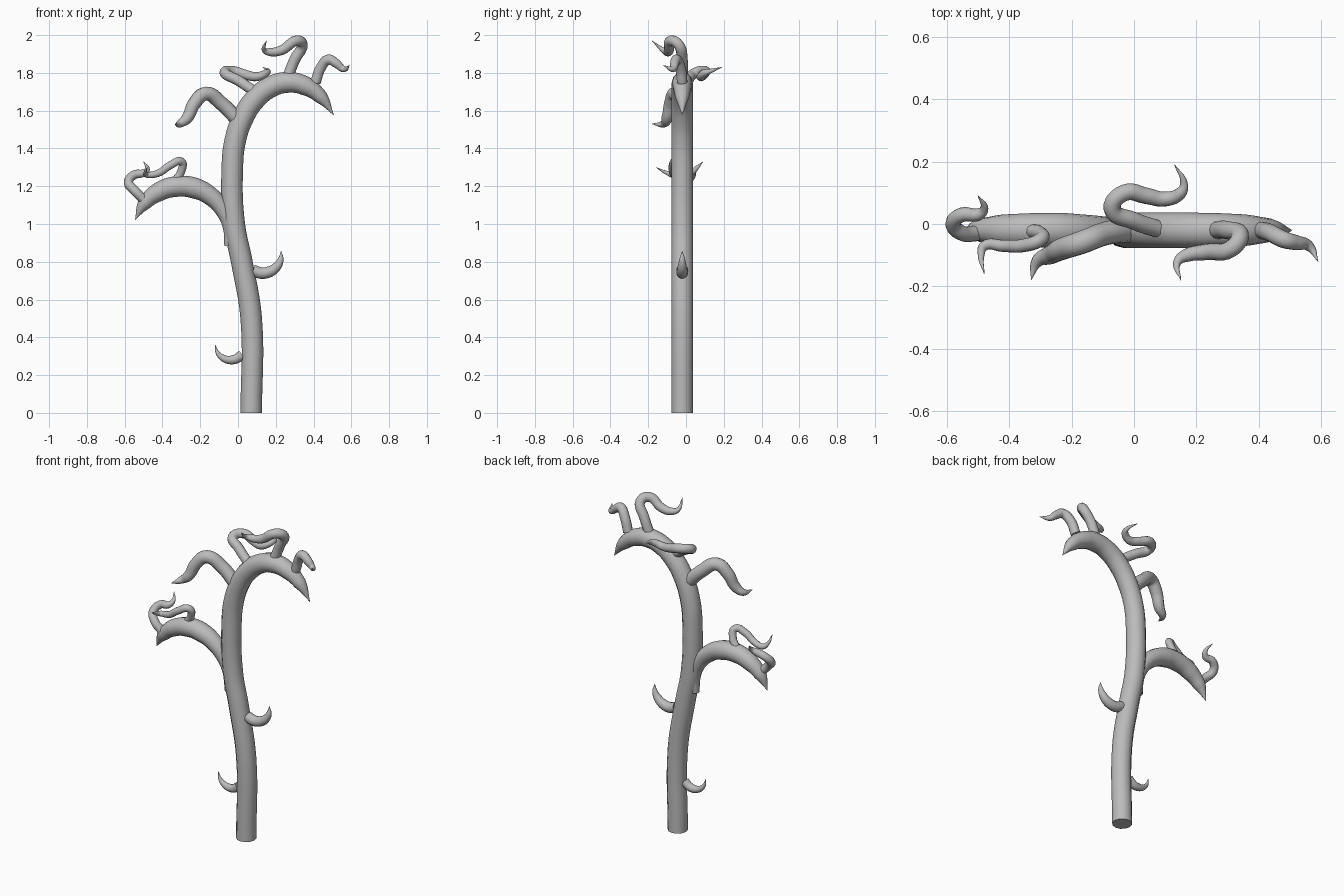
import bpy
from math import cos, sin, radians

if "Cube" in bpy.data.objects:
    bpy.data.objects.remove(bpy.data.objects["Cube"], do_unlink=True)

# One plain material for the whole plant
grey = bpy.data.materials.new("plain grey")
grey.use_nodes = True
grey.diffuse_color = (0.5, 0.5, 0.5, 1)
shader = grey.node_tree.nodes["Principled BSDF"]
shader.inputs["Base Color"].default_value = grey.diffuse_color

TRUNK_Y = -0.02  # depth of the trunk's centre plane


def arc(centre_x, centre_z, radius_x, radius_z, start, end, count):
    """Points along an upright elliptical arc, angles in degrees."""
    points = []
    for i in range(count):
        angle = radians(start + (end - start) * i / (count - 1))
        points.append((centre_x + radius_x * cos(angle), TRUNK_Y,
                       centre_z + radius_z * sin(angle)))
    return points


def stem(name, points, thickness, hold=4, root=1):
    """Sweep a round tube through the points, narrowing to a sharp tip.

    hold: how long the stem keeps its thickness before it tapers.
    root: share of the thickness at the base, reached in full halfway.
    """
    curve = bpy.data.curves.new(name + "_path", "CURVE")
    curve.dimensions = "3D"
    curve.bevel_depth = 1
    curve.bevel_resolution = 4
    curve.resolution_u = 6
    curve.use_fill_caps = True
    spline = curve.splines.new("BEZIER")
    spline.radius_interpolation = "LINEAR"
    last = len(points) - 1
    spline.bezier_points.add(last)
    for i, (knot, position) in enumerate(zip(spline.bezier_points, points)):
        along = i / last
        swell = min(1, root + (1 - root) * along * 2)
        knot.co = position
        knot.radius = thickness * swell * (1 - along ** hold) + 0.001
        knot.handle_left_type = knot.handle_right_type = "AUTO"

    # Turn the swept curve into a smooth mesh with sharp cap edges
    path = bpy.data.objects.new(name + "_path", curve)
    bpy.context.scene.collection.objects.link(path)
    bpy.context.view_layer.update()
    depsgraph = bpy.context.evaluated_depsgraph_get()
    mesh = bpy.data.meshes.new_from_object(path.evaluated_get(depsgraph))
    bpy.data.objects.remove(path, do_unlink=True)
    mesh.name = name
    mesh.materials.clear()
    mesh.materials.append(grey)
    mesh.shade_smooth()
    mesh.set_sharp_from_angle(angle=radians(50))
    part = bpy.data.objects.new(name, mesh)
    bpy.context.scene.collection.objects.link(part)


# Main trunk: a gently leaning pole that arches over to a hooked point
pole = [(x, TRUNK_Y, z) for x, z in
        ((0.07, 0), (0.07, 0.5), (0.02, 0.8), (-0.02, 1))]
arch = arc(0.27, 1.3, 0.3, 0.45, 180, 38, 9)
stem("trunk", pole + arch, thickness=0.056, hold=12)

# Side branch: thin at the fork, swelling, then hooking down
stem("side_branch", arc(-0.3, 0.93, 0.26, 0.27, -10, 160, 9),
     thickness=0.055, hold=8, root=0.5)

# Thorns on the lower trunk
stem("lower_thorn", arc(-0.04, 0.36, 0.08, 0.08, 320, 180, 6),
     thickness=0.025, hold=2)
stem("upper_thorn", arc(0.13, 0.84, 0.1, 0.1, 240, 370, 6),
     thickness=0.03, hold=3)

# Tendrils on the trunk's arch
stem("side_tendril", [
    (0, -0.02, 1.55), (-0.09, -0.03, 1.64), (-0.17, -0.06, 1.69),
    (-0.23, -0.08, 1.64), (-0.27, -0.1, 1.56), (-0.31, -0.12, 1.53),
    (-0.33, -0.18, 1.53)], thickness=0.037)
stem("back_tendril", [
    (0.09, -0.02, 1.7), (0, 0.01, 1.76), (-0.07, 0.05, 1.8),
    (-0.03, 0.1, 1.81), (0.04, 0.09, 1.79), (0.1, 0.08, 1.78),
    (0.15, 0.1, 1.8), (0.16, 0.13, 1.81), (0.13, 0.19, 1.83)],
    thickness=0.027)
stem("top_tendril", [
    (0.26, -0.02, 1.77), (0.3, -0.02, 1.87), (0.34, -0.04, 1.95),
    (0.31, -0.08, 1.97), (0.23, -0.09, 1.92), (0.17, -0.1, 1.91),
    (0.14, -0.12, 1.92), (0.15, -0.18, 1.97)], thickness=0.028)
stem("tip_tendril", [
    (0.41, -0.02, 1.75), (0.44, -0.03, 1.83), (0.48, -0.05, 1.87),
    (0.52, -0.06, 1.85), (0.56, -0.07, 1.82), (0.59, -0.12, 1.84)],
    thickness=0.027)

# Tendrils on the side branch
stem("branch_tip_tendril", [
    (-0.5, -0.03, 1.13), (-0.55, -0.03, 1.18), (-0.58, 0, 1.22),
    (-0.55, 0.03, 1.26), (-0.5, 0.03, 1.27), (-0.48, 0.05, 1.29),
    (-0.5, 0.09, 1.33)], thickness=0.024)
stem("branch_top_tendril", [
    (-0.34, -0.02, 1.22), (-0.3, -0.03, 1.28), (-0.3, -0.05, 1.33),
    (-0.36, -0.07, 1.31), (-0.42, -0.07, 1.27), (-0.48, -0.07, 1.26),
    (-0.49, -0.1, 1.27), (-0.48, -0.16, 1.3)], thickness=0.021)
